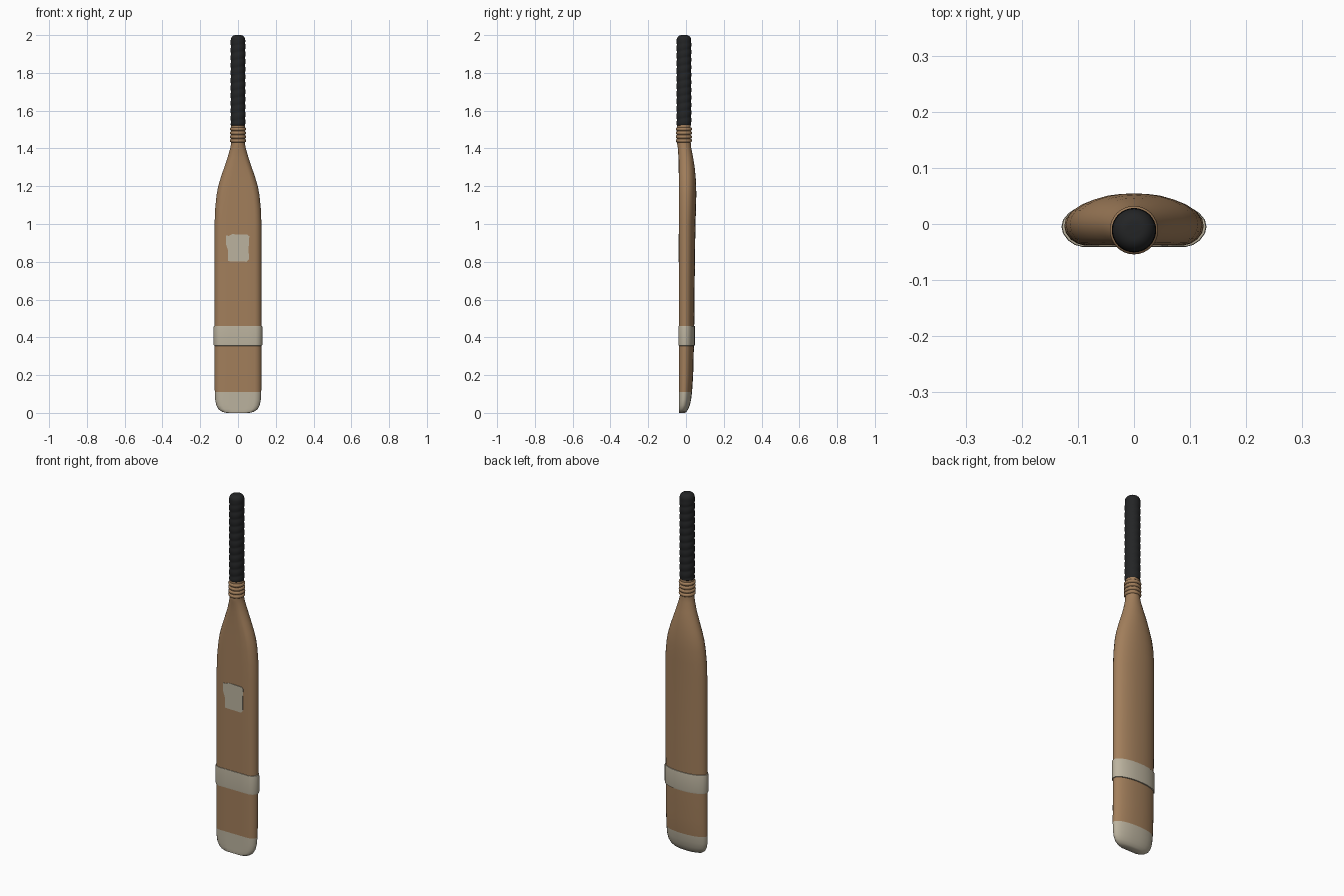
import bpy, math

if "Cube" in bpy.data.objects:
    bpy.data.objects.remove(bpy.data.objects["Cube"])

def material(name, rgb):
    m = bpy.data.materials.new(name)
    m.diffuse_color = (*rgb, 1)
    m.use_nodes = True
    m.node_tree.nodes["Principled BSDF"].inputs["Base Color"].default_value = m.diffuse_color
    return m

WOOD = material("willow wood", (0.36, 0.21, 0.105))
TAPE = material("pale tape", (0.50, 0.45, 0.345))
BLACK = material("black rubber", (0.017, 0.018, 0.019))
CY = -0.011          # handle axis

def finish(name, verts, faces, mats, angle=40):
    me = bpy.data.meshes.new(name)
    me.from_pydata(verts, [], faces)
    me.update()
    for m in mats:
        me.materials.append(m)
    ob = bpy.data.objects.new(name, me)
    bpy.context.collection.objects.link(ob)
    bpy.ops.object.select_all(action='DESELECT')
    ob.select_set(True)
    bpy.context.view_layer.objects.active = ob
    bpy.ops.object.mode_set(mode='EDIT')
    bpy.ops.mesh.select_all(action='SELECT')
    bpy.ops.mesh.normals_make_consistent(inside=False)
    bpy.ops.object.mode_set(mode='OBJECT')
    bpy.ops.object.shade_smooth_by_angle(angle=math.radians(angle))
    return ob

def skin(name, rings, mats, angle=40):
    """Loft closed rings and cap both ends."""
    n = len(rings[0])
    verts = [p for r in rings for p in r]
    faces = [(i*n+j, i*n+(j+1) % n, (i+1)*n+(j+1) % n, (i+1)*n+j)
             for i in range(len(rings)-1) for j in range(n)]
    faces += [tuple(range(n)), tuple(range(len(verts)-n, len(verts)))]
    return finish(name, verts, faces, mats, angle)

# half cross-section of the blade: (x fraction, y fraction from front to back)
HALF = [(0, 0), (.38, 0), (.72, 0), (.82, .04), (.91, .13), (.98, .27), (1, .40), (.98, .54),
        (.90, .68), (.77, .80), (.6, .89), (.4, .96), (.2, .99), (0, 1)]

def section(z, w, front, back, roundness=0):
    k = len(HALF) - 1
    half = []
    for i, (x, t) in enumerate(HALF):
        a = math.pi * i / k
        x = x*(1-roundness) + math.sin(a)*roundness
        t = t*(1-roundness) + (0.5-0.5*math.cos(a))*roundness
        half.append((x*w, front + t*(back-front), z))
    return half + [(-x, y, zz) for x, y, zz in half[-2:0:-1]]

# blade: z, half width, front y, back y, roundness
stations = [
    (0.0, .060, -.037, -.006, 0), (.006, .085, -.038, .003, 0), (.02, .104, -.038, .012, 0),
    (.04, .115, -.038, .020, 0), (.07, .121, -.038, .027, 0), (.11, .123, -.038, .032, 0),
    (.2, .124, -.038, .038, 0), (.4, .124, -.038, .043, 0), (.7, .124, -.038, .046, 0),
    (1.0, .124, -.038, .050, 0), (1.08, .121, -.038, .053, 0), (1.15, .114, -.038, .0545, .04),
    (1.2, .105, -.038, .054, .1), (1.25, .090, -.038, .051, .2), (1.3, .073, -.039, .046, .4),
    (1.35, .056, -.040, .038, .65), (1.4, .042, -.043, .028, .9), (1.43, .036, CY-.036, CY+.036, 1),
    (1.45, .036, CY-.036, CY+.036, 1)]
blade = skin("blade", [section(*s) for s in stations], [WOOD, TAPE])
for p in blade.data.polygons:          # taped toe
    if p.center.z < 0.11:
        p.material_index = 1

# tape band round the blade
skin("tape_band", [section(z, .124+d, -.038-d*.5, .043+d) for z, d in
                   ((.355, -.002), (.356, .004), (.364, .0052), (.452, .0052), (.459, .004), (.46, -.002))],
     [TAPE])

# tape patch on the face
outline = [(-.052, .803), (.045, .800), (.058, .812), (.056, .87), (.060, .935),
           (.05, .944), (-.03, .946), (-.05, .937), (-.064, .94), (-.063, .89), (-.053, .86)]
skin("tape_patch", [[(x, y, z) for x, z in outline] for y in (-.0365, -.0405)], [TAPE])

# round parts on the handle axis
def lathe(name, profile, mat, seg=32, angle=40, twist=None):
    rings = []
    for r, z in profile:
        ring = []
        for j in range(seg):
            a = 2*math.pi*j/seg
            rr = r + (twist(a, z) if twist else 0)
            ring.append((rr*math.cos(a), CY + rr*math.sin(a), z))
        rings.append(ring)
    return skin(name, rings, [mat], angle)

lathe("handle_core", [(.036, 1.42), (.036, 1.53)], WOOD)
for i in range(4):                     # twine rings
    z0 = 1.441 + i*0.0205
    lathe("twine_ring_%d" % (i+1),
          [(.034 + .0092*math.sin(math.pi*k/8), z0 - .0095*math.cos(math.pi*k/8)) for k in range(9)], WOOD)

# spiral wrapped rubber grip with a domed end
PITCH = 0.04
def wrap(a, z):
    fade = max(0, min(1, (1.965-z)/.02))
    return fade*0.0028*(abs(math.sin(math.pi*(z/PITCH - a/(2*math.pi)))) - 0.6)
grip = [(.034, 1.521), (.038, 1.524)] + [(.0385, 1.53 + .005*i) for i in range(88)]
grip += [(.0135 + .025*math.cos(t*math.pi/16), 1.973 + .027*math.sin(t*math.pi/16)) for t in range(9)]
lathe("rubber_grip", grip, BLACK, 32, 50, wrap)
